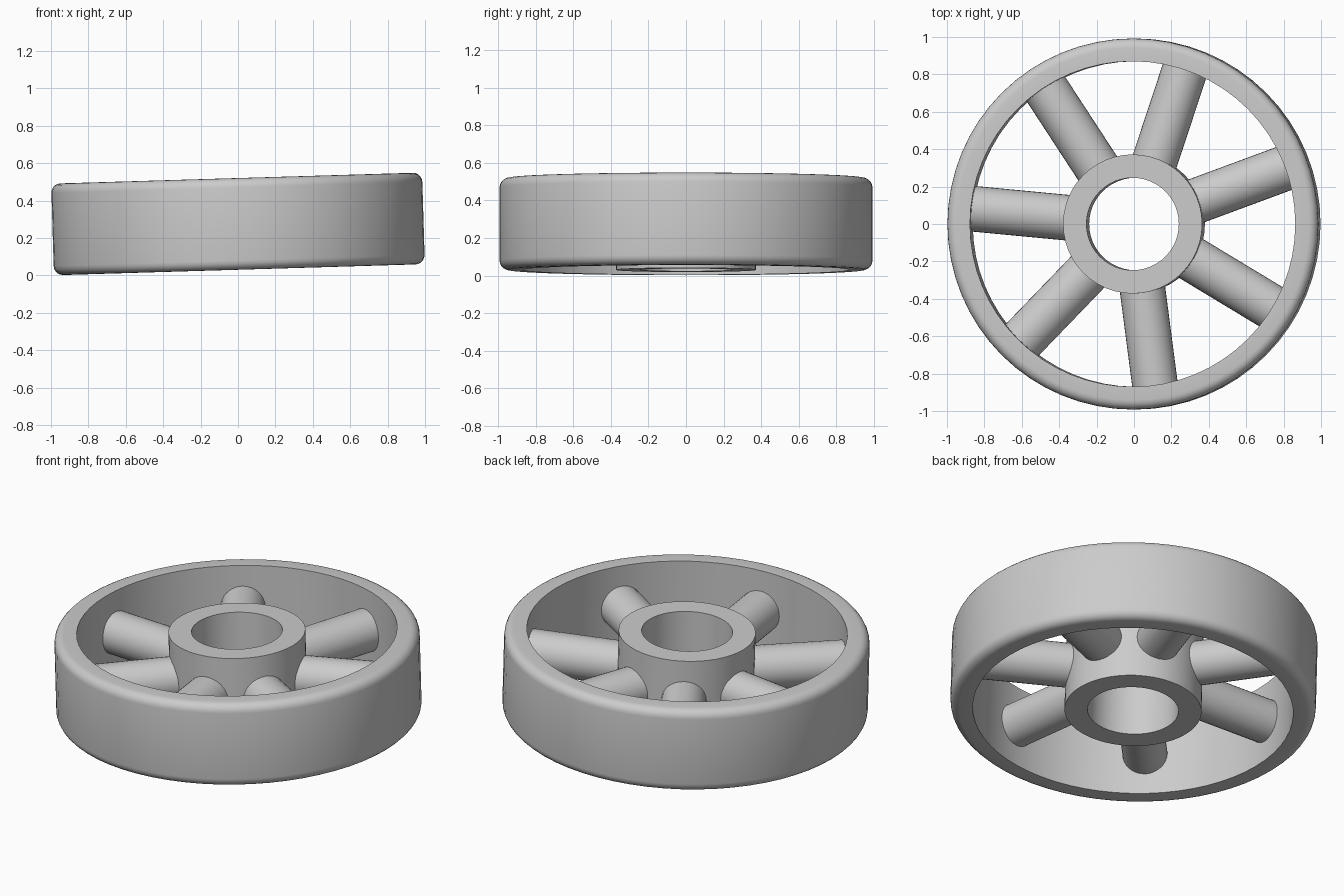
import bpy, bmesh, math
from mathutils import Matrix, Vector

cube = bpy.data.objects.get("Cube")
if cube:
    bpy.data.objects.remove(cube, do_unlink=True)

R_OUT, R_IN, HALF = 0.992, 0.87, 0.245
HUB_OUT, HUB_IN = 0.372, 0.247
SPOKES, SPOKE_R, FIRST = 7, 0.122, math.radians(20.3)
ROUND = 0.05

# The whole wheel leans slightly, its left side raised
LEAN = Matrix.Translation((0, 0, 0.275)) @ Matrix.Rotation(-0.03, 4, "Y")

grey = bpy.data.materials.new("plain grey")
grey.use_nodes = True
colour = (0.6, 0.6, 0.6, 1)
grey.diffuse_color = colour
grey.node_tree.nodes["Principled BSDF"].inputs["Base Color"].default_value = colour


def finish(name, bm):
    bmesh.ops.recalc_face_normals(bm, faces=bm.faces)
    mesh = bpy.data.meshes.new(name)
    bm.to_mesh(mesh)
    bm.free()
    mesh.materials.append(grey)
    obj = bpy.data.objects.new(name, mesh)
    bpy.context.collection.objects.link(obj)
    obj.matrix_world = LEAN
    bpy.ops.object.select_all(action="DESELECT")
    obj.select_set(True)
    bpy.context.view_layer.objects.active = obj
    bpy.ops.object.shade_smooth_by_angle(angle=math.radians(35))


def ring(name, profile, steps):
    """Spin a closed (radius, height) profile about the axle."""
    bm = bmesh.new()
    verts = [bm.verts.new((r, 0, z)) for r, z in profile]
    edges = [bm.edges.new((v, verts[i - 1])) for i, v in enumerate(verts)]
    bmesh.ops.spin(bm, geom=verts + edges, cent=(0, 0, 0), axis=(0, 0, 1),
                   angle=math.tau, steps=steps)
    bmesh.ops.remove_doubles(bm, verts=bm.verts, dist=0.0001)
    finish(name, bm)


# Rim: square inside, rounded outer corners
corner = [(R_OUT - ROUND + ROUND * math.cos(a), HALF - ROUND + ROUND * math.sin(a))
          for a in (math.pi / 2 * i / 5 for i in range(6))]
rim = [(R_IN, -HALF)] + [(r, -z) for r, z in reversed(corner)] + corner + [(R_IN, HALF)]
ring("rim", rim, 64)

# Hub with an open bore
ring("hub", [(HUB_IN, -HALF), (HUB_OUT, -HALF), (HUB_OUT, HALF), (HUB_IN, HALF)], 48)

# Round spokes, both ends buried in hub and rim
START, END = 0.31, 0.9
for i in range(SPOKES):
    bm = bmesh.new()
    place = (Matrix.Rotation(FIRST + math.tau * i / SPOKES, 4, "Z")
             @ Matrix.Translation(Vector(((START + END) / 2, 0, 0)))
             @ Matrix.Rotation(math.pi / 2, 4, "Y"))
    bmesh.ops.create_cone(bm, cap_ends=True, segments=32, radius1=SPOKE_R,
                          radius2=SPOKE_R, depth=END - START, matrix=place)
    finish(f"spoke_{i + 1}", bm)
